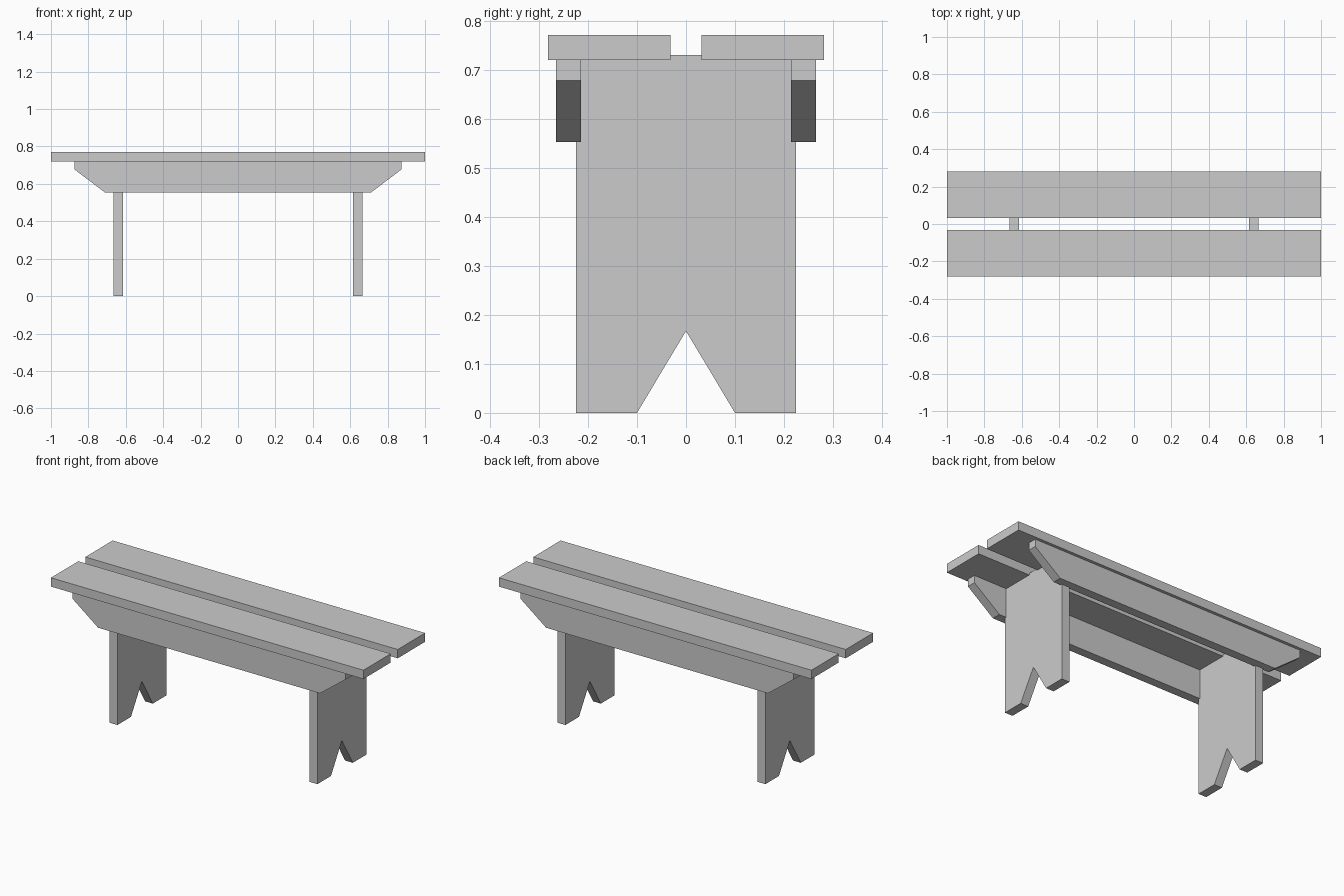
import bpy
import bmesh
from mathutils import Vector

cube = bpy.data.objects.get("Cube")
if cube:
    bpy.data.objects.remove(cube, do_unlink=True)

# Single plain grey finish
grey = bpy.data.materials.new("plain_grey")
grey.use_nodes = True
colour = (0.6, 0.6, 0.6, 1)
grey.diffuse_color = colour
grey.node_tree.nodes["Principled BSDF"].inputs["Base Color"].default_value = colour


def board(name, outline, thickness_vector):
    """Extrude a flat outline of 3D points into a solid board."""
    bm = bmesh.new()
    face = bm.faces.new([bm.verts.new(p) for p in outline])
    result = bmesh.ops.extrude_face_region(bm, geom=[face], use_keep_orig=True)
    moved = [v for v in result["geom"] if isinstance(v, bmesh.types.BMVert)]
    bmesh.ops.translate(bm, verts=moved, vec=Vector(thickness_vector))
    bmesh.ops.recalc_face_normals(bm, faces=bm.faces)
    mesh = bpy.data.meshes.new(name)
    bm.to_mesh(mesh)
    bm.free()
    mesh.materials.append(grey)
    obj = bpy.data.objects.new(name, mesh)
    bpy.context.collection.objects.link(obj)
    return obj


def mirrored(half):
    """Complete a symmetric outline from its positive half."""
    return half + [(-a, z) for a, z in reversed(half) if a]


# Seat planks and the tapered aprons below them
seat_profile = mirrored([(1, 0.72), (1, 0.771)])
apron_profile = mirrored([(0.71, 0.553), (0.875, 0.678), (0.875, 0.72)])
for side, label in ((-1, "front"), (1, "back")):
    board(label + "_seat_plank",
          [(x, side * 0.032, z) for x, z in seat_profile], (0, side * 0.25, 0))
    board(label + "_apron",
          [(x, side * 0.214, z) for x, z in apron_profile], (0, side * 0.051, 0))

# Plank legs with a pointed notch cut in the foot
leg_profile = mirrored([(0, 0.167), (0.1, 0), (0.224, 0), (0.224, 0.72),
                        (0.214, 0.73)])
for side, label in ((-1, "right"), (1, "left")):
    board(label + "_leg",
          [(side * 0.615, y, z) for y, z in leg_profile], (side * 0.05, 0, 0))
